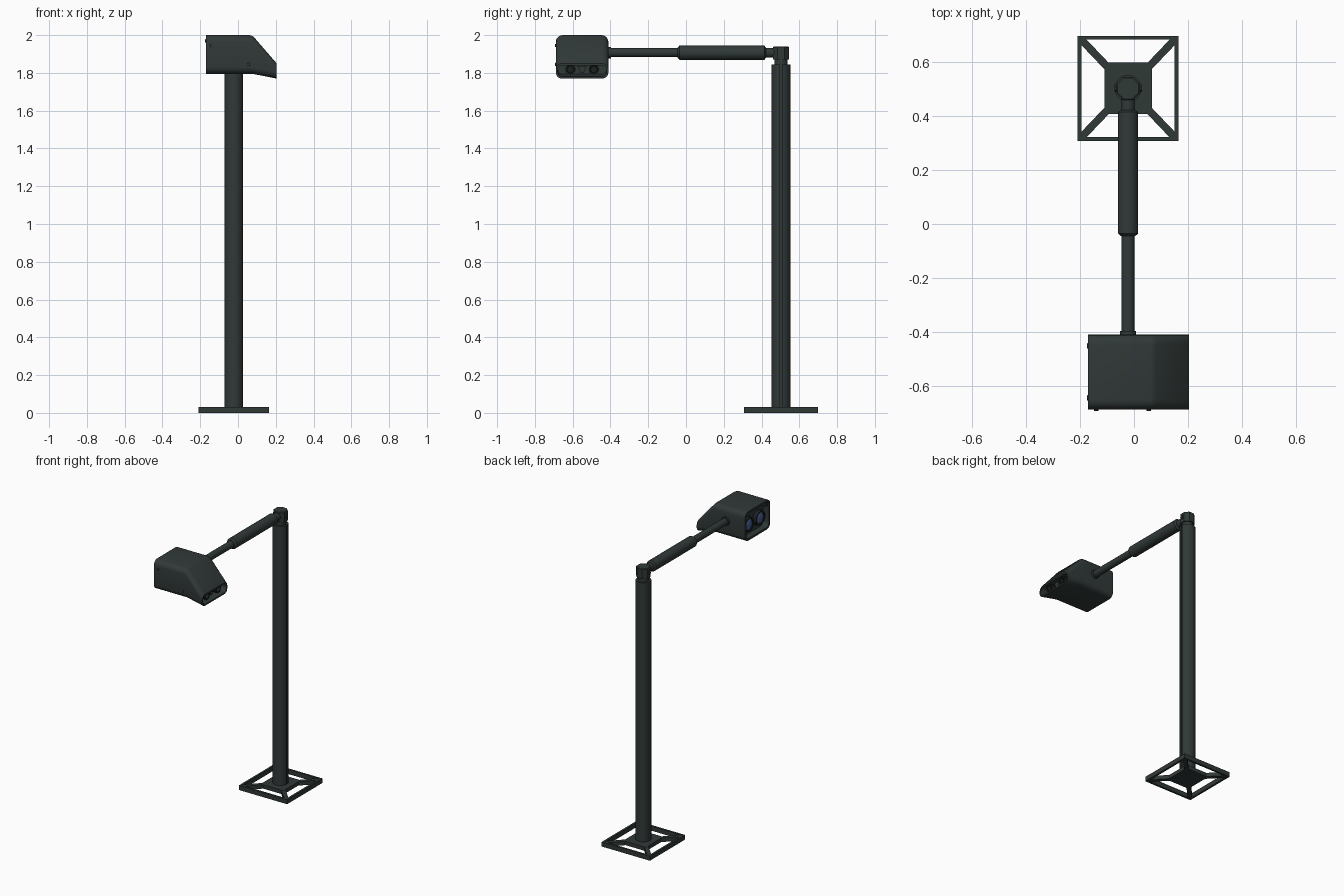
import bpy, bmesh, math
from mathutils import Vector

if "Cube" in bpy.data.objects:
    bpy.data.objects.remove(bpy.data.objects["Cube"])

def material(name, rgb):
    m = bpy.data.materials.new(name)
    m.diffuse_color = (*rgb, 1)
    m.use_nodes = True
    m.node_tree.nodes["Principled BSDF"].inputs["Base Color"].default_value = m.diffuse_color
    return m

GREEN = material("dark green grey paint", (0.030, 0.041, 0.039))
BLACK = material("black rubber", (0.012, 0.015, 0.015))
BLUE = material("blue glass", (0.07, 0.12, 0.32))

def finish(name, bm, mat, smooth=True, bevel=0):
    bmesh.ops.recalc_face_normals(bm, faces=bm.faces)
    me = bpy.data.meshes.new(name)
    bm.to_mesh(me)
    bm.free()
    ob = bpy.data.objects.new(name, me)
    bpy.context.collection.objects.link(ob)
    me.materials.append(mat)
    if bevel:
        b = ob.modifiers.new("bevel", 'BEVEL')
        b.width, b.segments = bevel, 2
    if smooth:
        bpy.ops.object.select_all(action='DESELECT')
        ob.select_set(True)
        bpy.context.view_layer.objects.active = ob
        bpy.ops.object.shade_smooth_by_angle(angle=math.radians(35))
    return ob

def loft(name, rings, mat, bevel=0):
    # Skin between matching rings of points, closed at both ends
    bm = bmesh.new()
    vs = [[bm.verts.new(p) for p in r] for r in rings]
    n = len(vs[0])
    for a, b in zip(vs, vs[1:]):
        for i in range(n):
            bm.faces.new((a[i], a[(i + 1) % n], b[(i + 1) % n], b[i]))
    bm.faces.new(vs[0])
    bm.faces.new(vs[-1])
    return finish(name, bm, mat, True, bevel)

def turned(name, origin, axis, profile, mat, sides=20):
    # Profile of (distance along axis, radius) turned round the axis
    q = Vector((0, 0, 1)).rotation_difference(Vector(axis))
    rings = []
    for d, r in profile:
        rings.append([Vector(origin) + q @ Vector((
            r * math.cos(math.tau * (i + .5) / sides),
            r * math.sin(math.tau * (i + .5) / sides), d)) for i in range(sides)])
    return loft(name, rings, mat)

def box(name, lo, hi, mat, bevel=0):
    ring = lambda z: [(lo[0], lo[1], z), (hi[0], lo[1], z), (hi[0], hi[1], z), (lo[0], hi[1], z)]
    return loft(name, [ring(lo[2]), ring(hi[2])], mat, bevel)

PX, PY = -0.022, 0.503   # pole centre

# Base: square rim, centre plate and diagonal struts
hx, hy, w, h = 0.187, 0.195, 0.014, 0.032
for s, side in ((-1, "a"), (1, "b")):
    y = PY + s * (hy - w / 2)
    box("base_rim_x_" + side, (PX - hx, y - w / 2, 0), (PX + hx, y + w / 2, h), GREEN)
    x = PX + s * (hx - w / 2)
    box("base_rim_y_" + side, (x - w / 2, PY - hy + w, 0), (x + w / 2, PY + hy - w, h), GREEN)
box("base_plate", (PX - 0.088, PY - 0.095, 0.003), (PX + 0.088, PY + 0.097, h - 0.002), GREEN)
for sx in (-1, 1):
    for sy in (-1, 1):
        a = Vector((PX + sx * 0.07, PY + sy * 0.073, 0))
        b = Vector((PX + sx * 0.175, PY + sy * 0.183, 0))
        d = (b - a).normalized()
        n = Vector((-d.y, d.x, 0)) * 0.014
        ring = [a + n, b + n, b - n, a - n]
        loft("base_strut", [[p + Vector((0, 0, z)) for p in ring] for z in (0.002, h - 0.003)], GREEN)

# Pole: round tube with a narrow groove down the right side
R, steps, half = 0.05, 28, 0.10
arc = [half + (math.tau - 2 * half) * i / steps for i in range(steps + 1)]
outline = [(R * math.cos(t), R * math.sin(t)) for t in arc]
outline += [(R - 0.014, -R * math.sin(half)), (R - 0.014, R * math.sin(half))]
loft("pole", [[(PX + x, PY + y, z) for x, y in outline] for z in (0.025, 1.845)], GREEN)

# Swivel joint on top of the pole
turned("swivel_pin", (PX, PY, 1.84), (0, 0, 1), [(0, 0.036), (0.04, 0.036)], GREEN)
turned("swivel_cap", (PX, PY, 1.87), (0, 0, 1), [(0, 0.047), (0.066, 0.047), (0.07, 0.042)], GREEN, 8)
turned("swivel_bolt", (PX - 0.051, PY, 1.905), (1, 0, 0), [(0, 0.012), (0.102, 0.012)], GREEN, 6)

# Arm: joint neck, thick sleeve and thin rod
AZ = 1.907
turned("arm_neck", (PX, 0.47, AZ), (0, -1, 0), [(0, 0.026), (0.06, 0.026)], GREEN)
turned("arm_sleeve", (PX, 0.423, AZ), (0, -1, 0),
       [(0, 0.026), (0.008, 0.038), (0.458, 0.038), (0.468, 0.027)], GREEN, 24)
turned("arm_rod", (PX, -0.03, AZ), (0, -1, 0), [(0, 0.024), (0.4, 0.024)], GREEN)
turned("arm_collar", (PX, -0.398, AZ), (0, -1, 0), [(0, 0.03), (0.02, 0.03)], GREEN)

# Head: rounded section swept along x, recessed at both ends
HY, HW = -0.55, 0.139
def section(x, z0, z1, inset, r):
    pts, hw = [], HW - inset
    z0, z1 = z0 + inset, z1 - inset
    for k, (sy, zc) in enumerate(((1, z1 - r), (-1, z1 - r), (-1, z0 + r), (1, z0 + r))):
        for i in range(6):
            t = math.pi / 2 * (k + i / 5)
            pts.append((x, HY + sy * (hw - r) + r * math.cos(t), zc + r * math.sin(t)))
    return pts

head = [section(-0.125, 1.795, 2.0, 0.014, 0.028),
        section(-0.17, 1.795, 2.0, 0.014, 0.028),
        section(-0.17, 1.795, 2.0, 0, 0.036),
        section(0.062, 1.795, 2.0, 0, 0.036),
        section(0.082, 1.794, 1.992, 0, 0.036),
        section(0.205, 1.77, 1.85, 0, 0.032),
        section(0.205, 1.77, 1.85, 0.010, 0.024),
        section(0.15, 1.783, 1.86, 0.010, 0.024)]
loft("viewer_head", head, GREEN)

# Two lenses in the left recess, two eyepieces in the right one
for s, side in ((-1, "front"), (1, "back")):
    y = HY + s * 0.062
    turned("lens_ring_" + side, (-0.12, y, 1.885), (-1, 0, 0),
           [(0, 0.052), (0.03, 0.048), (0.03, 0.038), (0.02, 0.038)], BLACK, 24)
    turned("lens_glass_" + side, (-0.135, y, 1.885), (-1, 0, 0),
           [(0, 0.037), (0.01, 0.037), (0.015, 0.026), (0.018, 0.012)], BLUE, 24)
    turned("eyepiece_" + side, (0.145, y, 1.819), (1, 0, 0),
           [(0, 0.027), (0.045, 0.027), (0.045, 0.019), (0.02, 0.017)], BLACK, 20)

# Nose rest between the eyepieces
loft("nose_rest", [[(x, HY - 0.024, 1.836), (x, HY + 0.024, 1.836), (x, HY + 0.008, 1.80),
                    (x, HY - 0.008, 1.80)] for x in (0.145, 0.18)], GREEN)

# Small screws on the front side and the left rim
for x, z in ((-0.14, 1.945), (0.055, 1.845)):
    turned("front_screw", (x, -0.685, z), (0, -1, 0), [(0, 0.01), (0.009, 0.008)], GREEN, 10)
for y in (-0.452, -0.645):
    turned("rim_screw", (-0.160, y, 1.969), (-1, 0, 0), [(0, 0.012), (0.015, 0.009)], GREEN, 10)
